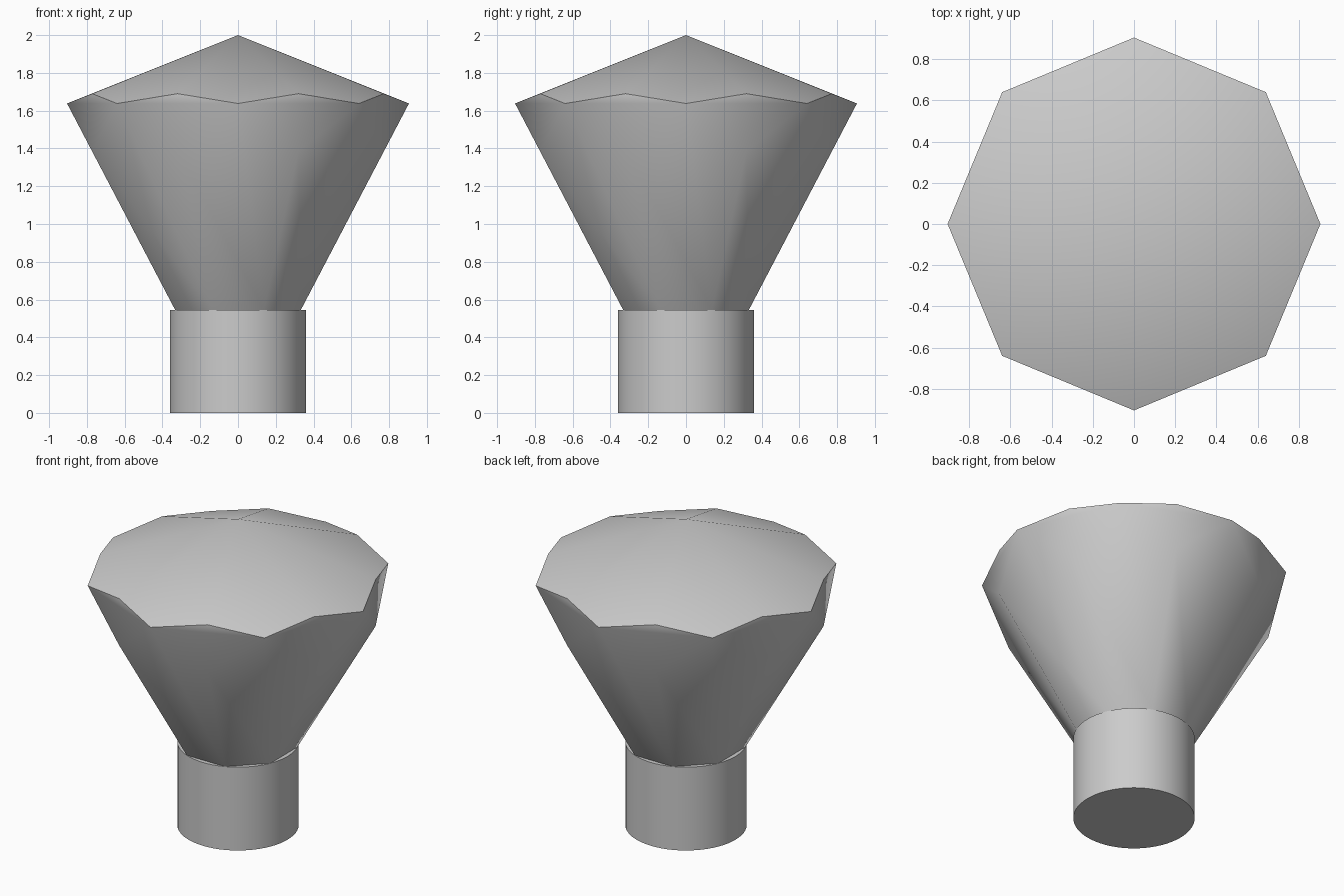
import bpy, bmesh
from math import cos, sin, pi, radians

if "Cube" in bpy.data.objects:
    bpy.data.objects.remove(bpy.data.objects["Cube"])

SIDES = 8        # facets of the head
SEGS = 64        # smooth stem
STEM_R, STEM_H = 0.36, 0.545
VERT_R = 0.905                      # girdle corner radius
MID_R = VERT_R * cos(pi / SIDES)    # girdle facet centre radius

bm = bmesh.new()


def ring(n, r, z, offset=0.0):
    return [bm.verts.new((r * cos(offset + 2 * pi * i / n),
                          r * sin(offset + 2 * pi * i / n), z)) for i in range(n)]


half = pi / SIDES
# Stem: both rings start on a head ridge
low = ring(SEGS, STEM_R, 0, half)
top = ring(SEGS, STEM_R, STEM_H, half)
for i in range(SEGS):
    j = (i + 1) % SEGS
    bm.faces.new((low[i], low[j], top[j], top[i]))
bm.faces.new(low[::-1])

# Head: corners, upper and lower facet centres, apex
corner = ring(SIDES, VERT_R, 1.638)
upper = ring(SIDES, MID_R, 1.69, half)
lower = ring(SIDES, MID_R, 1.385, half)
apex = bm.verts.new((0, 0, 2))
step = SEGS // SIDES
for i in range(SIDES):
    j = (i + 1) % SIDES
    a, b = i * step, j * step
    # crown facet around corner j
    bm.faces.new((apex, upper[i], corner[j], upper[j]))
    # upright girdle facet
    bm.faces.new((corner[i], lower[i], corner[j], upper[i]))
    # sloping side facet down to the stem
    bm.faces.new((top[a], top[b], lower[j], corner[j], lower[i]))
    # flat sliver of stem shoulder outside the facet
    bm.faces.new([top[(a + k) % SEGS] for k in range(step + 1)])

bmesh.ops.recalc_face_normals(bm, faces=bm.faces[:])
mesh = bpy.data.meshes.new("faceted_knob")
bm.to_mesh(mesh)
bm.free()
knob = bpy.data.objects.new("faceted_knob", mesh)
bpy.context.collection.objects.link(knob)
bpy.context.view_layer.objects.active = knob
knob.select_set(True)
bpy.ops.object.shade_smooth_by_angle(angle=radians(45))
